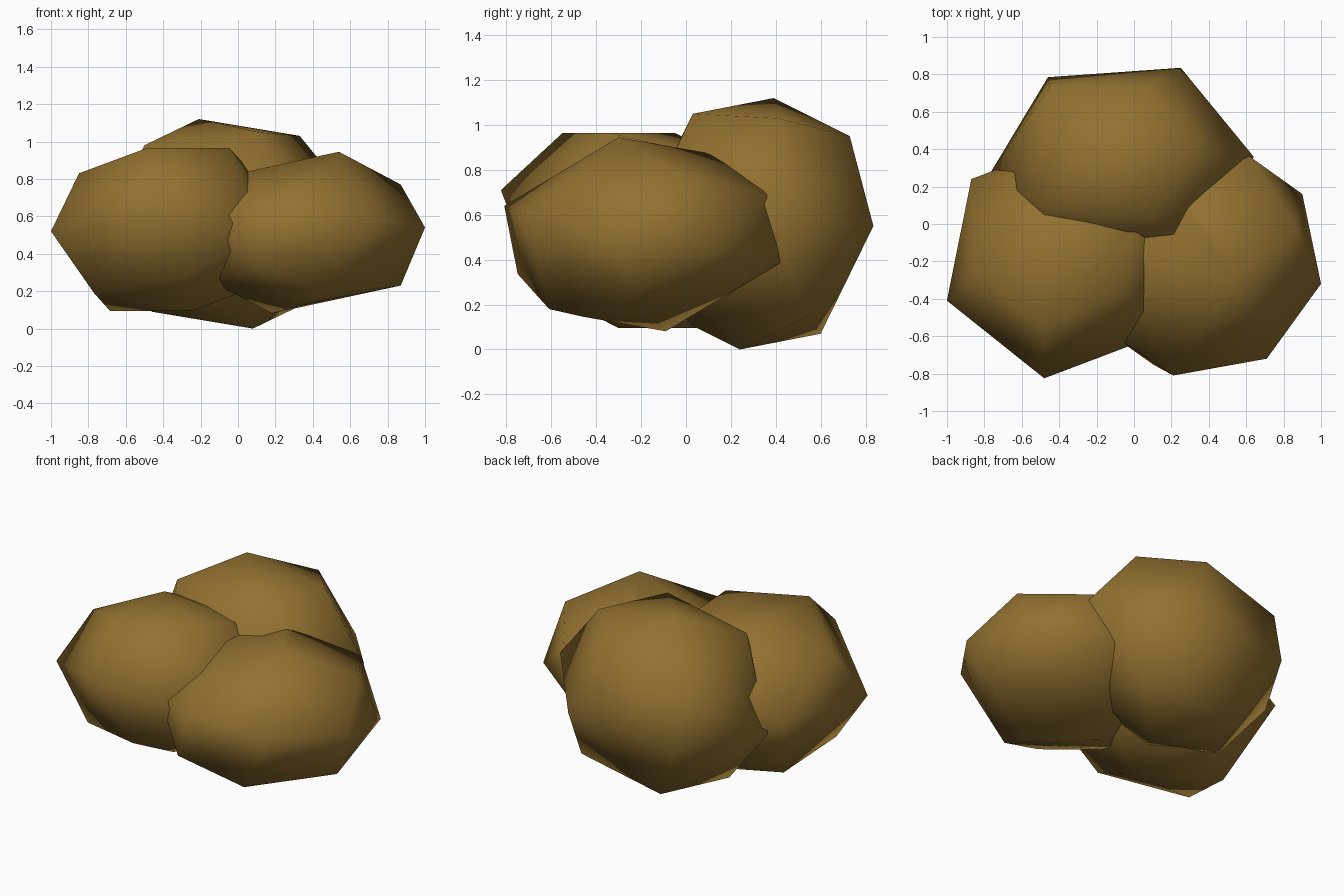
import bpy, bmesh
from mathutils import Vector

if "Cube" in bpy.data.objects:
    bpy.data.objects.remove(bpy.data.objects["Cube"])

# one flat brown for all lumps
brown = bpy.data.materials.new("earth_brown")
brown.diffuse_color = (0.29, 0.166, 0.03, 1.0)
brown.use_nodes = True
brown.node_tree.nodes["Principled BSDF"].inputs["Base Color"].default_value = brown.diffuse_color


def lump(name, centre, half_points):
    """Faceted, point-symmetric boulder: hull of the points and their opposites."""
    c = Vector(centre)
    bm = bmesh.new()
    for p in half_points:
        v = Vector(p)
        bm.verts.new(v)
        bm.verts.new(2 * c - v)
    hull = bmesh.ops.convex_hull(bm, input=bm.verts[:])
    inner = {g for g in hull["geom_interior"] if isinstance(g, bmesh.types.BMVert)}
    inner |= {v for v in bm.verts if not v.link_faces}
    bmesh.ops.delete(bm, geom=list(inner), context='VERTS')
    bmesh.ops.recalc_face_normals(bm, faces=bm.faces[:])
    for f in bm.faces:
        f.smooth = True
    mesh = bpy.data.meshes.new(name)
    bm.to_mesh(mesh)
    bm.free()
    mesh.materials.append(brown)
    ob = bpy.data.objects.new(name, mesh)
    bpy.context.collection.objects.link(ob)
    return ob


# tall lump at the back
lump("back_lump", (-0.065, 0.315, 0.56), [
    (-0.21, 0.39, 1.12), (0.11, 0.03, 1.05), (0.33, 0.41, 1.03),
    (0.06, 0.73, 0.95), (0.25, 0.835, 0.55), (-0.46, 0.785, 0.46),
    (-0.45, 0.73, 0.78), (-0.50, 0.10, 0.98), (-0.77, 0.27, 0.47)])

# front left lump
lump("left_lump", (-0.365, -0.175, 0.53), [
    (-1.0, -0.41, 0.52), (-0.48, -0.825, 0.71), (-0.85, -0.25, 0.83),
    (-0.485, -0.05, 0.965), (-0.487, -0.55, 0.965), (-0.045, -0.34, 0.965),
    (-0.77, -0.42, 0.19), (-0.87, 0.24, 0.55), (-0.28, -0.66, 0.28)])

# front right lump
lump("right_lump", (0.36, -0.195, 0.513), [
    (0.90, 0.16, 0.44), (0.62, 0.36, 0.69), (0.29, 0.07, 0.88),
    (0.54, -0.30, 0.945), (1.0, -0.32, 0.54), (0.87, -0.24, 0.23),
    (0.71, -0.72, 0.60), (0.87, -0.02, 0.77), (0.21, -0.81, 0.64),
    (0.47, -0.61, 0.18)])
